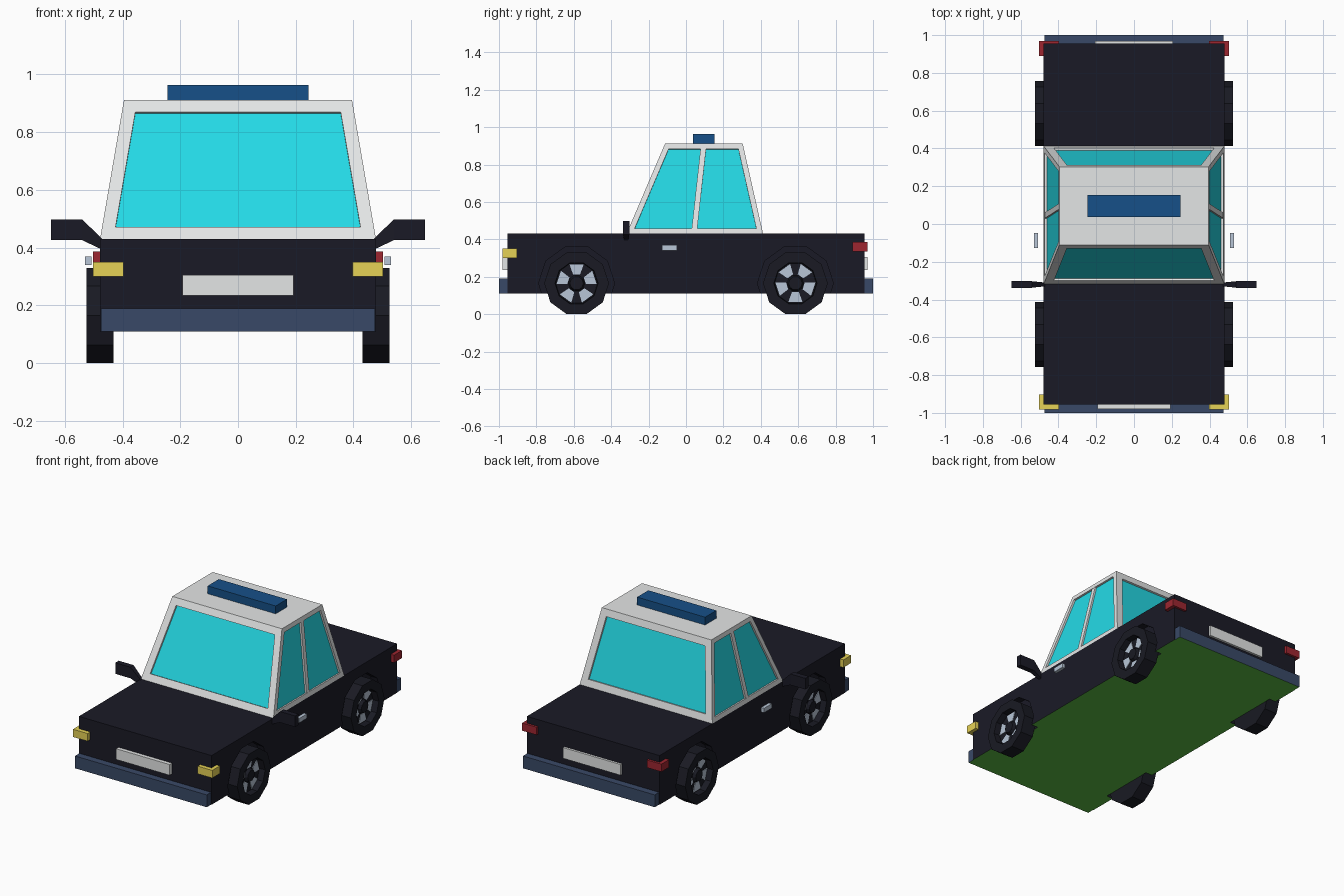
import bpy, bmesh, math
from mathutils import Vector

if "Cube" in bpy.data.objects:
    bpy.data.objects.remove(bpy.data.objects["Cube"])


def mat(name, r, g, b):
    lin = [(c / 255 / 12.92) if c < 11 else ((c / 255 + 0.055) / 1.055) ** 2.4 for c in (r, g, b)]
    m = bpy.data.materials.new(name)
    m.diffuse_color = (*lin, 1)
    m.use_nodes = True
    m.node_tree.nodes["Principled BSDF"].inputs["Base Color"].default_value = m.diffuse_color
    return m


DARK = mat("dark body paint", 26, 26, 38)
TYRE = mat("tyre black", 25, 26, 35)
WHITE = mat("white paint", 228, 230, 230)
GLASS = mat("cyan glass", 36, 218, 230)
BUMPER = mat("slate blue", 57, 73, 103)
BLUE = mat("beacon blue", 22, 80, 136)
YELLOW = mat("lamp yellow", 230, 210, 86)
RED = mat("lamp red", 158, 38, 48)
METAL = mat("light metal", 184, 198, 215)
GREEN = mat("underside green", 90, 188, 66)


def finish(name, bm, *mats):
    bmesh.ops.recalc_face_normals(bm, faces=bm.faces)
    me = bpy.data.meshes.new(name)
    bm.to_mesh(me)
    bm.free()
    for m in mats:
        me.materials.append(m)
    ob = bpy.data.objects.new(name, me)
    bpy.context.collection.objects.link(ob)
    return ob


def prism(bm, a, b):
    """Solid between two matching outlines."""
    va = [bm.verts.new(p) for p in a]
    vb = [bm.verts.new(p) for p in b]
    n = len(a)
    faces = [bm.faces.new(va), bm.faces.new(vb[::-1])]
    faces += [bm.faces.new((va[i], vb[i], vb[(i + 1) % n], va[(i + 1) % n])) for i in range(n)]
    return faces


def add_box(bm, x0, x1, y0, y1, z0, z1):
    q = [(x0, y0), (x1, y0), (x1, y1), (x0, y1)]
    return prism(bm, [(x, y, z0) for x, y in q], [(x, y, z1) for x, y in q])


def box(name, m, *dims, under=None):
    bm = bmesh.new()
    add_box(bm, *dims)
    if under:
        bm.normal_update()
        bmesh.ops.recalc_face_normals(bm, faces=bm.faces)
        for f in bm.faces:
            f.material_index = 1 if f.normal.z < -0.9 else 0
    return finish(name, bm, m, *([under] if under else []))


def ring(x, cy, cz, r, n, start=0.0):
    return [(x, cy + r * math.cos(start + 2 * math.pi * i / n),
             cz + r * math.sin(start + 2 * math.pi * i / n)) for i in range(n)]


AXLE_Y, AXLE_Z = 0.585, 0.165

# lower body with wheel arches cut out
body = box("lower_body", DARK, -0.478, 0.478, -0.955, 0.955, 0.11, 0.43, under=GREEN)
cut = bmesh.new()
for s in (-1, 1):
    for y in (-AXLE_Y, AXLE_Y):
        prism(cut, ring(s * 0.43, y, AXLE_Z, 0.203, 10), ring(s * 0.6, y, AXLE_Z, 0.203, 10))
cutter = finish("arch_cutter", cut, DARK)
cutter.hide_render = True
mod = body.modifiers.new("arches", 'BOOLEAN')
mod.operation, mod.solver, mod.object = 'DIFFERENCE', 'EXACT', cutter
deps = bpy.context.evaluated_depsgraph_get()
cut_mesh = bpy.data.meshes.new_from_object(body.evaluated_get(deps))
body.modifiers.clear()
body.data = cut_mesh
bpy.data.objects.remove(cutter)

# bumpers
box("front_bumper", BUMPER, -0.475, 0.475, -1.0, -0.95, 0.11, 0.19, under=GREEN)
box("rear_bumper", BUMPER, -0.475, 0.475, 0.95, 1.0, 0.11, 0.19, under=GREEN)

# cabin: tapered block with recessed windows
bm = bmesh.new()
low = [(-0.478, -0.318), (0.478, -0.318), (0.478, 0.412), (-0.478, 0.412)]
top = [(-0.395, -0.112), (0.395, -0.112), (0.395, 0.303), (-0.395, 0.303)]
prism(bm, [(x, y, 0.43) for x, y in low], [(x, y, 0.912) for x, y in top])
bmesh.ops.recalc_face_normals(bm, faces=bm.faces)
walls = [f for f in bm.faces if abs(f.normal.z) < 0.8]
for f in walls:
    t = 0.046 if abs(f.normal.y) > 0.5 else 0.029
    bmesh.ops.inset_individual(bm, faces=[f], thickness=t, use_even_offset=True)
    push = f.normal * -0.012
    r = bmesh.ops.extrude_discrete_faces(bm, faces=[f])
    g = r["faces"][0]
    g.material_index = 1
    bmesh.ops.translate(bm, verts=g.verts[:], vec=push)
finish("cabin", bm, WHITE, GLASS)

# pillars between the side windows
bm = bmesh.new()
for s in (-1, 1):
    n = Vector((s * 0.482, 0, 0.083)).normalized()
    outer = []
    for z, yc, dy in ((0.455, 0.045, -0.015), (0.455, 0.045, 0.015), (0.888, 0.093, 0.015), (0.888, 0.093, -0.015)):
        outer.append(Vector((s * (0.478 - 0.083 * (z - 0.43) / 0.482), yc + dy, z)) - n * 0.001)
    prism(bm, outer, [p - n * 0.014 for p in outer])
finish("door_pillars", bm, WHITE)

# roof beacon bar
box("roof_light_bar", BLUE, -0.245, 0.245, 0.038, 0.153, 0.905, 0.963)

# number plates (blank)
box("front_plate", WHITE, -0.193, 0.193, -0.98, -0.95, 0.235, 0.305)
box("rear_plate", WHITE, -0.207, 0.207, 0.95, 0.97, 0.235, 0.305)

for s, side in ((-1, "left"), (1, "right")):
    def sx(a, b):
        return sorted((s * a, s * b))
    # lamps and door handles
    box(side + "_headlight", YELLOW, *sx(0.397, 0.502), -0.982, -0.903, 0.3, 0.35)
    box(side + "_tail_light", RED, *sx(0.397, 0.502), 0.89, 0.97, 0.336, 0.386)
    box(side + "_door_handle", METAL, *sx(0.508, 0.53), -0.127, -0.047, 0.34, 0.369)

    # wing mirror: head plus slimmer slanted arm
    bm = bmesh.new()
    add_box(bm, *sx(0.54, 0.648), -0.338, -0.303, 0.426, 0.498)
    arm = [(0.54, 0.498), (0.47, 0.43), (0.47, 0.393), (0.54, 0.426)]
    thick = (0.017, 0.01, 0.01, 0.017)
    prism(bm, [(s * x, -0.32 - t, z) for (x, z), t in zip(arm, thick)],
          [(s * x, -0.32 + t, z) for (x, z), t in zip(arm, thick)])
    finish(side + "_mirror", bm, DARK)

    for y, end in ((-AXLE_Y, "front"), (AXLE_Y, "rear")):
        # tyre with deeply dished outer face
        bm = bmesh.new()
        prism(bm, ring(s * 0.432, y, AXLE_Z, 0.173, 10), ring(s * 0.525, y, AXLE_Z, 0.173, 10))
        bmesh.ops.recalc_face_normals(bm, faces=bm.faces)
        face = max(bm.faces, key=lambda f: s * f.calc_center_median().x)
        bmesh.ops.inset_individual(bm, faces=[face], thickness=0.055, use_even_offset=True)
        bmesh.ops.inset_individual(bm, faces=[face], thickness=0.003, depth=-0.04, use_even_offset=True)
        # hub
        prism(bm, ring(s * 0.48, y, AXLE_Z, 0.046, 10), ring(s * 0.505, y, AXLE_Z, 0.036, 10))
        # five light rim segments
        turn = math.pi / 2 if end == "front" else -math.pi / 2
        for k in range(5):
            a = turn + k * math.tau / 5
            pts = [(0.05, -0.38), (0.107, -0.36), (0.107, 0.36), (0.05, 0.38)]
            out = [(y + r * math.cos(a + d), AXLE_Z + r * math.sin(a + d)) for r, d in pts]
            for f in prism(bm, [(s * 0.483, *p) for p in out], [(s * 0.489, *p) for p in out]):
                f.material_index = 1
        finish(f"{end}_{side}_wheel", bm, TYRE, METAL)
